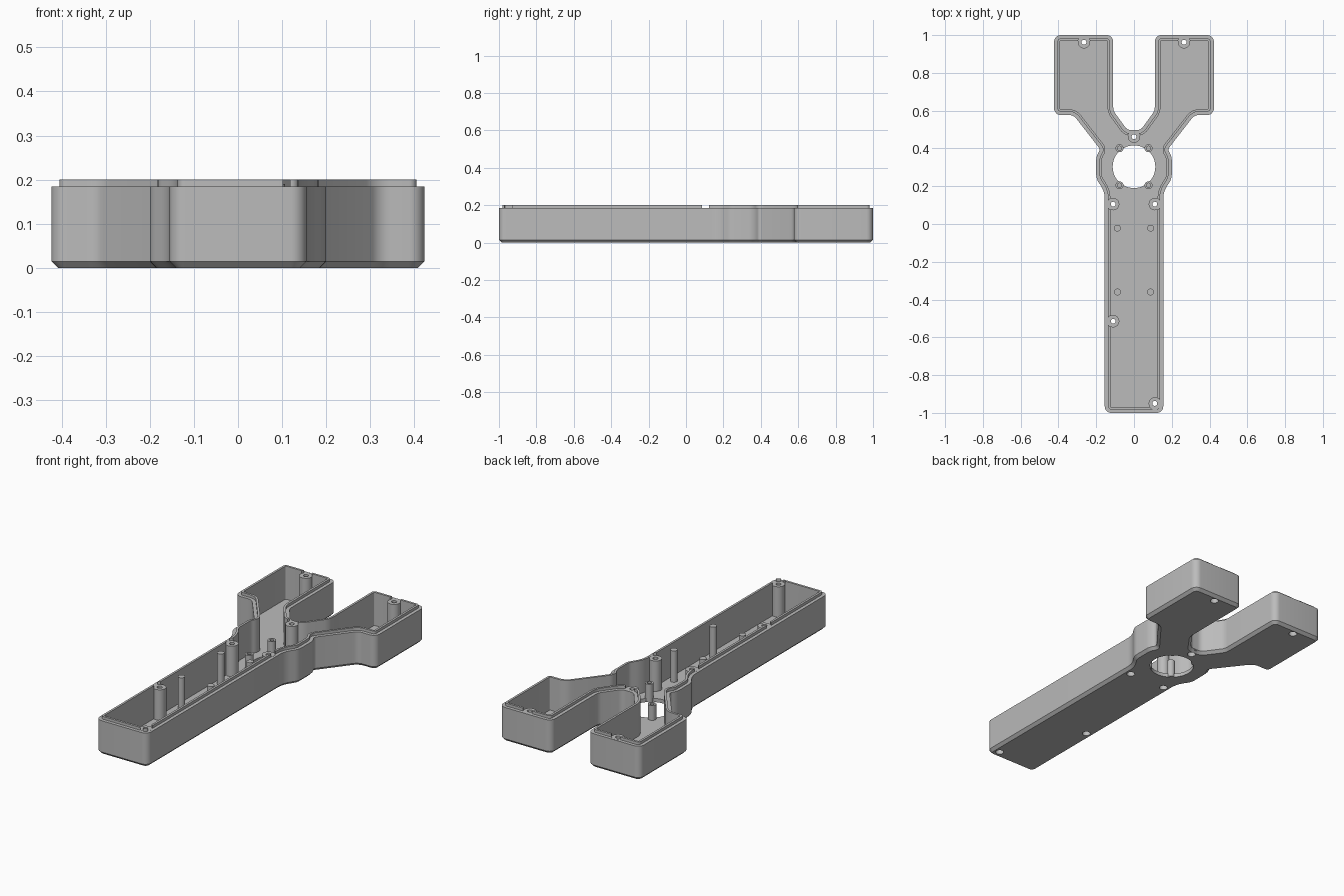
import bpy, bmesh, math
from mathutils import Vector, Matrix

if "Cube" in bpy.data.objects:
    bpy.data.objects.remove(bpy.data.objects["Cube"])

grey = bpy.data.materials.new("grey plastic")
grey.use_nodes = True
COLOUR = (0.5, 0.5, 0.5, 1)
grey.diffuse_color = COLOUR
grey.node_tree.nodes["Principled BSDF"].inputs["Base Color"].default_value = COLOUR

# Right half of the outline, counter-clockwise: x, y, corner radius
HALF = [(.155, -1, .035), (.155, .17, .12), (.2, .24, .08), (.2, .36, .08),
        (.178, .394, .02), (.32, .577, .05), (.423, .577, .035), (.423, 1, .035),
        (.11, 1, .035), (.11, .6, .06), (.035, .497, .04)]
OUTLINE = HALF + [(-x, y, r) for x, y, r in reversed(HALF)]

SCREWS = [(.265, .962), (-.265, .962), (0, .462), (.11, .105), (-.11, .105),
          (-.11, -.515), (.11, -.95)]
TOP = .185
FLOOR = .02
CENTRE = (0, .303)


def outline_ring(inset, steps=8):
    """Rounded outline, moved inwards by inset."""
    ring = []
    for i, (x, y, r) in enumerate(OUTLINE):
        p = Vector((x, y))
        a = Vector(OUTLINE[i - 1][:2])
        b = Vector(OUTLINE[(i + 1) % len(OUTLINE)][:2])
        u, v = (p - a).normalized(), (b - p).normalized()
        n1, n2 = Vector((-u.y, u.x)), Vector((-v.y, v.x))
        turn = math.atan2(u.cross(v), u.dot(v))
        sign = 1 if turn > 0 else -1
        hub = p + (n1 + n2) / (1 + n1.dot(n2)) * sign * r
        for k in range(steps + 1):
            spoke = Matrix.Rotation(turn * k / steps, 2) @ n1
            ring.append(hub - spoke * (sign * r - inset))
    return ring


def loft(bm, rings):
    """Skin (points, z) rings in order and cap both ends."""
    loops = [[bm.verts.new((p[0], p[1], z)) for p in pts] for pts, z in rings]
    for low, high in zip(loops, loops[1:]):
        for i in range(len(low)):
            j = (i + 1) % len(low)
            bm.faces.new((low[i], low[j], high[j], high[i]))
    bm.faces.new(loops[0][::-1])
    bm.faces.new(loops[-1])


def circle(centre, r, n):
    return [(centre[0] + r * math.cos(math.tau * k / n),
             centre[1] + r * math.sin(math.tau * k / n)) for k in range(n)]


def finish(name, bm):
    bmesh.ops.recalc_face_normals(bm, faces=bm.faces)
    mesh = bpy.data.meshes.new(name)
    bm.to_mesh(mesh)
    bm.free()
    mesh.materials.append(grey)
    obj = bpy.data.objects.new(name, mesh)
    bpy.context.collection.objects.link(obj)
    return obj


def turned(name, centres, profile, n=24):
    """The same lathe profile of (radius, z) at every centre."""
    bm = bmesh.new()
    for c in centres:
        loft(bm, [(circle(c, r, n), z) for r, z in profile])
    return finish(name, bm)


def activate(obj):
    bpy.ops.object.select_all(action='DESELECT')
    obj.select_set(True)
    bpy.context.view_layer.objects.active = obj


def combine(target, tool, operation):
    mod = target.modifiers.new(operation.title(), 'BOOLEAN')
    mod.operation, mod.solver, mod.object = operation, 'EXACT', tool
    activate(target)
    bpy.ops.object.modifier_apply(modifier=mod.name)
    bpy.data.objects.remove(tool)


# Open shell with chamfered base and raised inner lip
bm = bmesh.new()
SECTION = [(.015, 0), (0, .015), (0, TOP), (.018, TOP), (.018, .2), (.03, .2), (.03, FLOOR)]
loft(bm, [(outline_ring(d), z) for d, z in SECTION])
shell = finish("case_shell", bm)

# Lip notches, screw bosses and holes
combine(shell, turned("lip_notches", SCREWS, [(.033, TOP - .001), (.033, .3)]), 'DIFFERENCE')
combine(shell, turned("screw_bosses", SCREWS, [(.0325, .01), (.0325, TOP)]), 'UNION')
combine(shell, turned("screw_holes", SCREWS,
                      [(.021, -.1), (.021, .04), (.013, .04), (.013, .3)]), 'DIFFERENCE')
combine(shell, turned("round_opening", [CENTRE], [(.113, -.1), (.113, .1)], 48), 'DIFFERENCE')

# Hollow posts around the round opening
ring_posts = turned("opening_posts",
                    [(sx * .077, CENTRE[1] + sy * .098) for sx in (-1, 1) for sy in (-1, 1)],
                    [(.021, .002), (.021, .1), (.011, .1), (.011, .03)])

# Solid board posts in the handle
board_posts = turned("board_posts", [(s * .088, y) for s in (-1, 1) for y in (-.022, -.36)],
                     [(.018, .01), (.018, .19)])

for obj in (shell, ring_posts, board_posts):
    activate(obj)
    bpy.ops.object.shade_smooth_by_angle(angle=math.radians(30))
